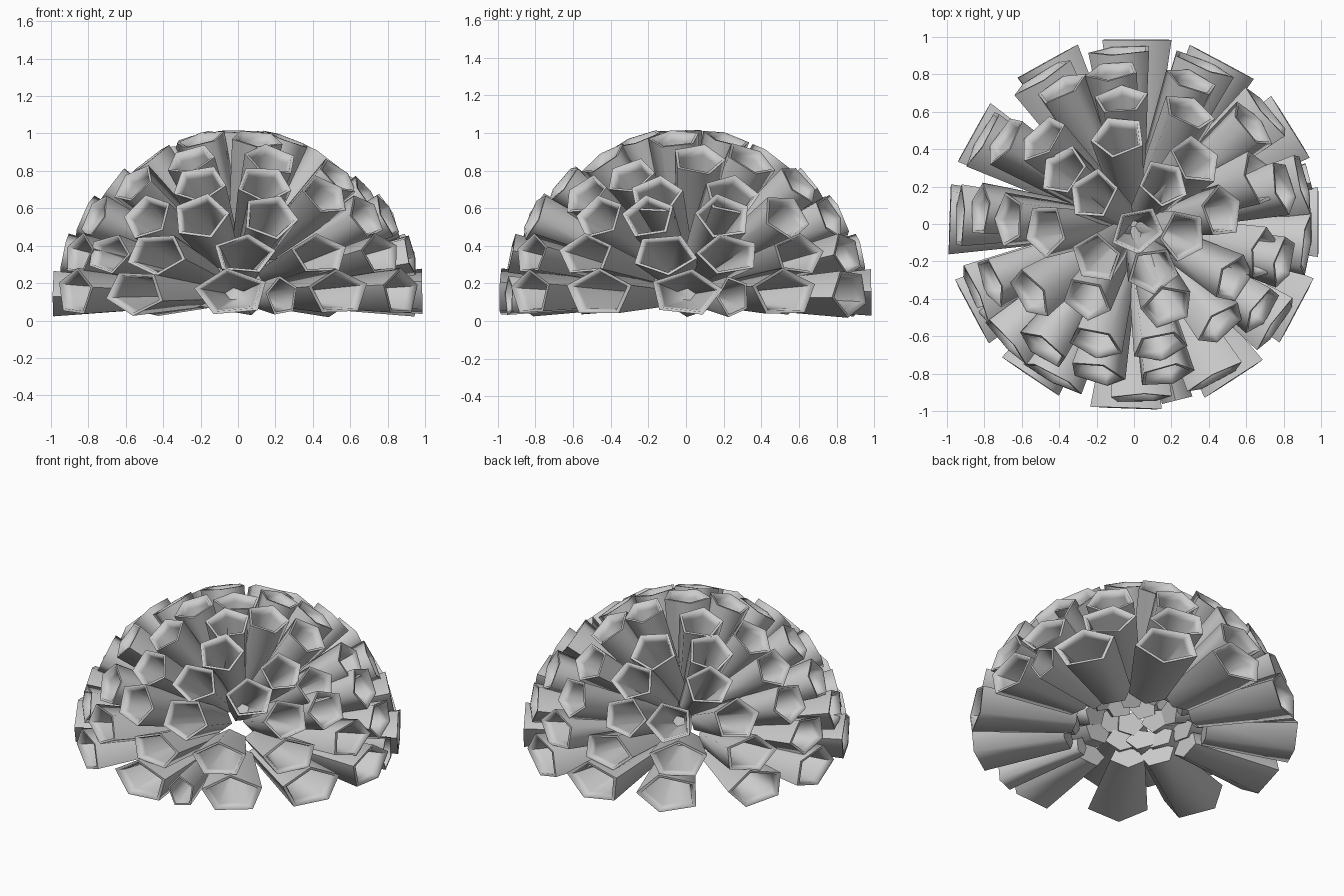
import bpy, bmesh, math, random
from mathutils import Vector

if "Cube" in bpy.data.objects:
    bpy.data.objects.remove(bpy.data.objects["Cube"])

random.seed(9)

# rings of cups: mouth height, mouth distance from axis, width, height, azimuths in degrees
RINGS = [
    (0.15, 0.985, 0.38, 0.235,
     [0, 32, 62, 90, 119, 151, 178, 208, 236, 268, 303, 332]),
    (0.13, 0.97, 0.17, 0.20, [15, 284]),
    (0.355, 0.93, 0.34, 0.21,
     [-118, -88, -62, -35, -7, 14, 40, 67, 94, 122, 150, 178, 204, 222]),
    (0.555, 0.825, 0.29, 0.24,
     [-126, -104, -78, -34, -14, 14, 40, 68, 98, 118, 147, 175, 202]),
    (0.67, 0.71, 0.29, 0.23, [-49, -13, 20]),
    (0.73, 0.67, 0.29, 0.23, [-108, -78, 64, 96, 137, 178, 214]),
    (0.77, 0.61, 0.28, 0.24, [-29]),
    (0.86, 0.475, 0.28, 0.25, [-122, -68, 8, 46, 100, 143, 184]),
    (0.97, 0.27, 0.27, 0.24, [-138, -68, -13, 54, 144]),
    (1.01, 0.04, 0.28, 0.22, [-60]),
]


def cup(name, az, z, radius, w, h):
    """Five-sided cone-shaped tube, capped inside, with a rim and a deep funnel."""
    a = math.radians(az)
    mouth = Vector((math.cos(a) * radius, math.sin(a) * radius, z))
    # upper cups lean further outwards than a true radius
    d = (mouth - Vector((0, 0, 0.11 + 0.15 * z))).normalized()
    side = Vector((-math.sin(a), math.cos(a), 0))
    up = d.cross(side)
    turn = random.uniform(0, math.tau)
    length = random.uniform(0.54, 0.62)
    bm = bmesh.new()

    def loop(depth, k):
        pts = []
        for i in range(5):
            t = turn + math.pi / 2 + i * math.tau / 5
            pts.append(bm.verts.new(mouth - d * depth + side * math.cos(t) * w * 0.525 * k
                                    + up * math.sin(t) * h * 0.55 * k))
        return pts

    loops = [loop(length, 0.58), loop(0, 1.0), loop(0, 0.87),
             loop(0.05, 0.78), loop(length - 0.06, 0.26)]
    for p, q in zip(loops, loops[1:]):
        for i in range(5):
            j = (i + 1) % 5
            bm.faces.new((p[i], p[j], q[j], q[i]))
    bm.faces.new(loops[0])
    bm.faces.new(loops[-1])
    bmesh.ops.recalc_face_normals(bm, faces=bm.faces)
    me = bpy.data.meshes.new(name)
    bm.to_mesh(me)
    bm.free()
    ob = bpy.data.objects.new(name, me)
    bpy.context.collection.objects.link(ob)
    return ob


# all cups of the dome
cups = []
for r, (z, radius, w, h, azimuths) in enumerate(RINGS):
    for i, az in enumerate(azimuths):
        s = random.uniform(0.96, 1.04)
        cups.append(cup(f"coral_cup_{r + 1}_{i + 1}", az, z, radius, w * s, h * s))

# soft sides, crisp rims
bpy.ops.object.select_all(action='DESELECT')
for ob in cups:
    ob.select_set(True)
bpy.context.view_layer.objects.active = cups[0]
bpy.ops.object.shade_smooth_by_angle(angle=math.radians(80))
